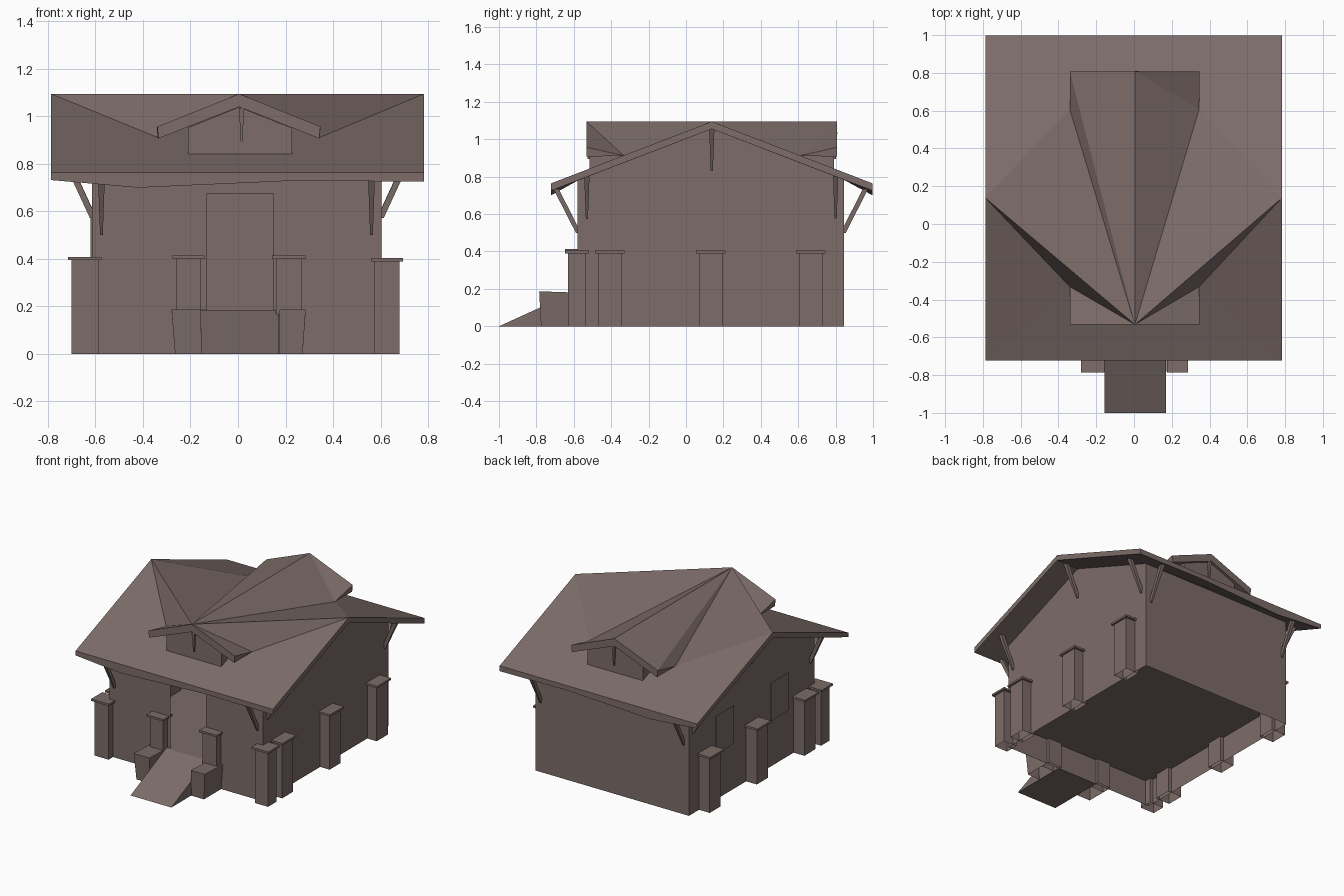
import bpy, bmesh
from mathutils import Vector

if "Cube" in bpy.data.objects:
    bpy.data.objects.remove(bpy.data.objects["Cube"])

mat = bpy.data.materials.new("warm_brown")
mat.diffuse_color = (0.20, 0.15, 0.14, 1)
mat.use_nodes = True
mat.node_tree.nodes["Principled BSDF"].inputs["Base Color"].default_value = mat.diffuse_color


def mesh(name, verts, faces):
    bm = bmesh.new()
    vs = [bm.verts.new(v) for v in verts]
    for f in faces:
        bm.faces.new([vs[i] for i in f])
    bmesh.ops.remove_doubles(bm, verts=bm.verts, dist=0.0001)
    bmesh.ops.recalc_face_normals(bm, faces=bm.faces)
    me = bpy.data.meshes.new(name)
    bm.to_mesh(me)
    bm.free()
    me.materials.append(mat)
    ob = bpy.data.objects.new(name, me)
    bpy.context.collection.objects.link(ob)
    return ob


def prism(name, ring_a, ring_b, open_a=False):
    n = len(ring_a)
    faces = [list(range(n, 2 * n))]
    if not open_a:
        faces.append(list(range(n)))
    faces += [[i, (i + 1) % n, n + (i + 1) % n, n + i] for i in range(n)]
    return mesh(name, list(ring_a) + list(ring_b), faces)


def box(name, x0, x1, y0, y1, z0, z1, open_a=False):
    ring = lambda z: [(x0, y0, z), (x1, y0, z), (x1, y1, z), (x0, y1, z)]
    return prism(name, ring(z0), ring(z1), open_a)


def strut(name, a, b, w=0.028, foot=(1, 1)):
    # slanted beam with level ends; the foot can taper in x or y
    ring = lambda p, t: [Vector(p) + Vector((i * w / 2 * t[0], j * w / 2 * t[1], 0))
                         for i, j in ((-1, -1), (1, -1), (1, 1), (-1, 1))]
    return prism(name, ring(a, foot), ring(b, (1, 1)))


YC = 0.138      # ridge line
RIDGE = 1.095
XL, XR, YF, YB = -0.615, 0.605, -0.58, 0.845   # wall planes
FLOOR = 0.185


def soffit(y):
    return 1.055 - 0.385 * abs(y - YC)


# thin house walls with a door opening, open below a raised floor
V, W = [], []


def panel(*pts):
    W.append(list(range(len(V), len(V) + len(pts))))
    V.extend(pts)


top = soffit(YF)
for x in (XL, XR):
    panel((x, YF, 0), (x, YB, 0), (x, YB, soffit(YB)), (x, YC, 1.055), (x, YF, top))
panel((XL, YB, 0), (XR, YB, 0), (XR, YB, soffit(YB)), (XL, YB, soffit(YB)))
DL, DR, DT = -0.13, 0.15, 0.675
panel((XL, YF, 0), (DL, YF, 0), (DL, YF, FLOOR), (DL, YF, DT), (DL, YF, top), (XL, YF, top))
panel((DR, YF, 0), (XR, YF, 0), (XR, YF, top), (DR, YF, top), (DR, YF, DT), (DR, YF, FLOOR))
panel((DL, YF, 0), (DR, YF, 0), (DR, YF, FLOOR), (DL, YF, FLOOR))
panel((DL, YF, DT), (DR, YF, DT), (DR, YF, top), (DL, YF, top))
mesh("house_walls", V, W)
mesh("floor", [(XL, YF, FLOOR), (XR, YF, FLOOR), (XR, YB, FLOOR), (XL, YB, FLOOR)],
     [[0, 1, 2, 3]])

# roof: named corner points, both slopes and both dormer roofs in one shell
P = {"rL": (-0.787, YC, RIDGE), "rR": (0.783, YC, RIDGE),
     "sL": (-0.787, YC, 1.055), "sR": (0.783, YC, 1.055),
     "iL": (XL, YC, 1.055), "iR": (XR, YC, 1.055)}
F = []
for k, s, yw in (("f", -1, YF), ("b", 1, YB)):
    ye, yd, yv = YC + s * 0.86, YC + s * 0.67, YC + s * 0.47
    P.update({
        k + "A": (0.005, yd, RIDGE), k + "U": (0.005, yd, 1.04),
        k + "H": (0.005, YC + s * 0.143, 1.04),
        k + "tL": (-0.34, yd, 0.957), k + "tR": (0.347, yd, 0.957),
        k + "uL": (-0.335, yd, 0.907), k + "uR": (0.342, yd, 0.907),
        k + "vL": (-0.34, yv, 0.912), k + "vR": (0.345, yv, 0.912),
        k + "eL": (-0.787, ye, 0.764), k + "eR": (0.783, ye, 0.764),
        k + "gL": (-0.787, ye, 0.732), k + "gR": (0.783, ye, 0.725),
        k + "m": (-0.42, ye, 0.70), k + "n": (0.25, ye, 0.73),
        k + "wL": (XL, yw, soffit(yw)), k + "wR": (XR, yw, soffit(yw))})
    for d in "LR":
        F += [[k + "t" + d, k + "u" + d, k + "v" + d],
              [k + "A", k + "t" + d, k + "u" + d, k + "U"],
              [k + "U", k + "u" + d, k + "v" + d, k + "H"],
              ["r" + d, k + "e" + d, k + "v" + d],
              ["r" + d, k + "e" + d, k + "g" + d, "s" + d],
              ["s" + d, "i" + d, k + "w" + d, k + "g" + d]]
    F += [[k + "eL", k + "eR", k + "vR", k + "H", k + "vL"],
          [k + "eL", k + "eR", k + "gR", k + "n", k + "m", k + "gL"],
          [k + "gL", k + "m", k + "wL"], [k + "m", k + "n", k + "wR", k + "wL"],
          [k + "n", k + "gR", k + "wR"]]
# folded top fan spreading from the front dormer peak
for a, b in (("ftL", "fvL"), ("fvL", "rL"), ("rL", "bvL"), ("bvL", "btL"),
             ("btL", "bA"), ("bA", "bvR"), ("bvR", "rR"), ("rR", "fvR"),
             ("fvR", "ftR")):
    F.append(["fA", a, b])
F.append(["bA", "btR", "bvR"])
keys = list(P)
mesh("roof", [P[k] for k in keys], [[keys.index(v) for v in f] for f in F])

# dormer walls and their centre struts
for side, s in (("front", -1), ("back", 1)):
    y0, y1 = YC + s * 0.653, YC + s * 0.45
    wall = [(-0.21, 0.835), (0.228, 0.835), (0.228, 0.951), (0.005, 1.039), (-0.21, 0.953)]
    prism(side + "_dormer_wall", [(x, y1, z) for x, z in wall],
          [(x, y0, z) for x, z in wall], open_a=True)
    strut(side + "_dormer_strut", (0.015, y0, 0.895),
          (0.015, YC + s * 0.66, 1.035), 0.022, (0.3, 1))

# eave struts under the front and back overhangs
for x in (-0.575, 0.562):
    for y, s in ((-0.575, -1), (0.84, 1)):
        strut("eave_strut", (x, y, 0.50), (x, y + s * 0.12, 0.735), 0.028, (0.4, 1))

# gable struts under the side overhangs
for y in (-0.53, YC, 0.80):
    z = soffit(y)
    for x, s in ((-0.61, -1), (0.60, 1)):
        strut("gable_strut", (x, y, z - 0.225), (x + s * 0.105, y, z + 0.002), 0.028, (1, 0.4))


def pillar(name, x0, x1, y0, y1, h):
    box(name, x0, x1, y0, y1, 0, h, open_a=True)
    box(name + "_cap", x0 - 0.016, x1 + 0.014, y0 - 0.016, y1 + 0.016, h, h + 0.014)


# fence pillars along the sides and beside the entrance
for y0, y1 in ((-0.63, -0.535), (-0.47, -0.345), (0.07, 0.195), (0.605, 0.73)):
    pillar("left_pillar", -0.70, -0.588, y0, y1, 0.395)
    pillar("right_pillar", 0.575, 0.68, y0, y1, 0.39)
pillar("entry_pillar_left", -0.26, -0.155, -0.63, -0.56, 0.40)
pillar("entry_pillar_right", 0.16, 0.27, -0.63, -0.56, 0.40)

# entrance ramp and its cheek blocks, open underneath
ramp = [(-1.0, 0), (YF, 0), (YF, FLOOR), (-0.595, FLOOR)]
prism("ramp", [(-0.155, y, z) for y, z in ramp], [(0.17, y, z) for y, z in ramp])
for name, x0, x1, b0, b1 in (("cheek_left", -0.28, -0.155, -0.265, -0.155),
                             ("cheek_right", 0.175, 0.285, 0.172, 0.272)):
    prism(name, [(b0, -0.775, 0), (b1, -0.775, 0), (b1, YF, 0), (b0, YF, 0)],
          [(x0, -0.785, 0.187), (x1, -0.785, 0.187), (x1, YF, 0.18), (x0, YF, 0.18)],
          open_a=True)

# window plates on the left wall
for y in (-0.18, 0.44):
    box("window", XL - 0.006, XL + 0.001, y - 0.1, y + 0.1, 0.33, 0.60)
